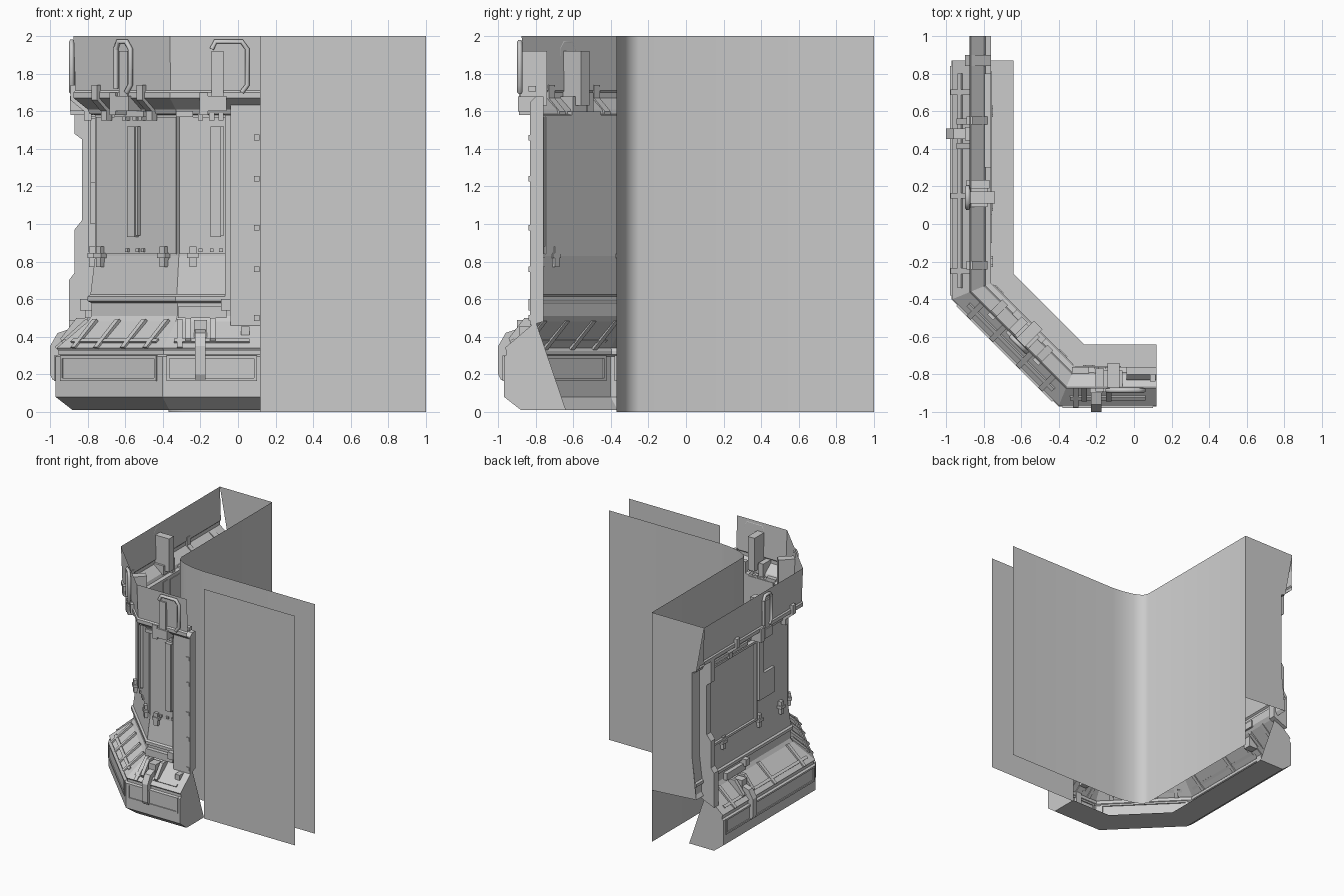
import bpy, bmesh, math
from mathutils import Vector

if "Cube" in bpy.data.objects:
    bpy.data.objects.remove(bpy.data.objects["Cube"])

K = math.tan(math.radians(22.5))
S = math.sqrt(0.5)
# Facets of the corner wall: (outward normal, along-direction seen from outside)
FACETS = {
    "front": (Vector((0, -1, 0)), Vector((1, 0, 0))),
    "diag": (Vector((-S, -S, 0)), Vector((S, -S, 0))),
    "left": (Vector((-1, 0, 0)), Vector((0, -1, 0))),
}


def place(facet, u, d, z):
    n, a = FACETS[facet]
    return n * d + a * u + Vector((0, 0, z))


def finish(name, bm, smooth=False):
    bmesh.ops.recalc_face_normals(bm, faces=bm.faces)
    me = bpy.data.meshes.new(name)
    bm.to_mesh(me)
    bm.free()
    ob = bpy.data.objects.new(name, me)
    bpy.context.collection.objects.link(ob)
    if smooth:
        bpy.ops.object.select_all(action='DESELECT')
        ob.select_set(True)
        bpy.context.view_layer.objects.active = ob
        bpy.ops.object.shade_smooth_by_angle(angle=math.radians(46))
    return ob


def sheet(name, rows, smooth=False):
    """Open grid surface from rows of points."""
    bm = bmesh.new()
    vs = [[bm.verts.new(p) for p in r] for r in rows]
    for r0, r1 in zip(vs, vs[1:]):
        for i in range(len(r0) - 1):
            bm.faces.new((r0[i], r0[i + 1], r1[i + 1], r1[i]))
    return finish(name, bm, smooth)


def wall(name, profile, back, smooth=False):
    """Sweep a (distance, height) profile round the mitred corner."""
    sheet(name, [[(-d, back, z), (-d, -K * d, z), (-K * d, -d, z), (0.12, -d, z)]
                 for d, z in profile], smooth)


def prism(name, facet, u0, u1, profile):
    """Solid with a (distance, height) section between u0 and u1."""
    bm = bmesh.new()
    a = [bm.verts.new(place(facet, u0, d, z)) for d, z in profile]
    b = [bm.verts.new(place(facet, u1, d, z)) for d, z in profile]
    bm.faces.new(a)
    bm.faces.new(b[::-1])
    for i in range(len(a)):
        j = (i + 1) % len(a)
        bm.faces.new((a[i], b[i], b[j], a[j]))
    return finish(name, bm)


def box(name, facet, u0, u1, z0, z1, d0, d1):
    return prism(name, facet, u0, u1, [(d0, z0), (d1, z0), (d1, z1), (d0, z1)])


def plate(name, pts):
    bm = bmesh.new()
    bm.faces.new([bm.verts.new(p) for p in pts])
    finish(name, bm)


def frame(name, facet, u0, u1, z0, z1, d0, d1, t=0.015):
    box(name + "_bottom", facet, u0, u1, z0, z0 + t, d0, d1)
    box(name + "_top", facet, u0, u1, z1 - t, z1, d0, d1)
    box(name + "_side_a", facet, u0, u0 + t, z0 + t, z1 - t, d0, d1)
    box(name + "_side_b", facet, u1 - t, u1, z0 + t, z1 - t, d0, d1)


def tube(name, facet, pts, r):
    cu = bpy.data.curves.new(name, 'CURVE')
    cu.dimensions = '3D'
    cu.bevel_depth = r
    cu.bevel_resolution = 1
    cu.use_fill_caps = True
    sp = cu.splines.new('POLY')
    sp.points.add(len(pts) - 1)
    for p, q in zip(sp.points, pts):
        p.co = (*place(facet, *q), 1)
    ob = bpy.data.objects.new(name, cu)
    bpy.context.collection.objects.link(ob)


# Main shells: base skirt, wall with collar
base = [(0.64, 0.01), (0.88, 0.01), (0.97, 0.08), (0.97, 0.295), (0.955, 0.305),
        (0.955, 0.325), (0.965, 0.34), (0.80, 0.48)]
wall("base_skirt", base, 0.87)
wall("wall_shell", [(0.80, 0.48), (0.78, 0.51), (0.78, 0.58), (0.80, 0.59), (0.80, 0.615),
                    (0.785, 0.625), (0.76, 0.83), (0.76, 1.58), (0.79, 1.585), (0.80, 1.61),
                    (0.875, 1.67), (0.875, 1.70), (0.865, 1.71), (0.875, 2.0)], 1.0)
plate("base_end_front", [(0.12, -d, z) for d, z in base])
plate("base_end_back", [(-d, 0.87, z) for d, z in base])

# Smooth inner lining with a rounded corner, a loose outer sheet, and the closing end
path = [(1, -0.37), (-0.08, -0.37), (-0.18, -0.36), (-0.28, -0.335), (-0.35, -0.30),
        (-0.37, -0.25), (-0.37, 1)]
sheet("inner_lining", [[(x, y, z) for x, y in path] for z in (0, 2)], True)
plate("outer_sheet", [(0.12, -0.64, 0), (1, -0.64, 0), (1, -0.64, 2), (0.12, -0.64, 2)])
plate("wall_end", [(-0.37, 1, 0.45), (-0.37, 1, 2), (-0.875, 1, 2), (-0.80, 1, 1.6),
                   (-0.76, 1, 1.58), (-0.76, 1, 0.83), (-0.80, 1, 0.48)])

# End pillars
prism("front_pillar", "front", -0.04, 0.12,
      [(0.76, 0.48), (0.83, 0.46), (0.83, 1.65), (0.80, 1.68), (0.76, 1.68)])
prism("front_pillar_edge", "front", -0.07, -0.04,
      [(0.76, 0.60), (0.80, 0.60), (0.80, 1.58), (0.76, 1.58)])
for z in (0.50, 0.76, 0.98, 1.24, 1.46, 1.72):
    box("pillar_bolt", "front", 0.085, 0.115, z - 0.015, z + 0.015, 0.80, 0.838)
box("pillar_foot_latch", "front", 0.015, 0.06, 0.41, 0.455, 0.82, 0.89)
prism("back_pillar", "left", -0.90, -0.84,
      [(0.76, 0.46), (0.90, 0.40), (0.90, 0.70), (0.87, 0.74), (0.87, 0.97), (0.83, 1.02),
       (0.83, 1.45), (0.87, 1.48), (0.87, 1.67), (0.76, 1.60)])

# Wall panels with long vertical bars
box("front_panel", "front", -0.31, -0.07, 0.84, 1.57, 0.755, 0.768)
box("diag_panel", "diag", -0.30, 0.30, 0.84, 1.57, 0.755, 0.768)
box("left_panel", "left", -0.80, -0.16, 0.86, 1.54, 0.755, 0.775)
frame("left_panel_trim", "left", -0.81, -0.15, 0.85, 1.55, 0.755, 0.795, 0.02)
box("left_strip_long", "left", -0.11, -0.05, 1.0, 1.56, 0.755, 0.785)
box("left_strip_short", "left", -0.05, 0.10, 1.0, 1.22, 0.755, 0.785)
for f, u in (("front", -0.11), ("diag", 0.0)):
    box("wall_bar", f, u - 0.035, u + 0.02, 0.93, 1.52, 0.76, 0.80)
    box("wall_bar_edge", f, u + 0.02, u + 0.035, 0.94, 1.52, 0.76, 0.79)

# Small clips along the lower and upper edges of the panels
for f, us in (("front", (-0.24,)), ("diag", (-0.26, 0.22)), ("left", (-0.6, -0.1, 0.2))):
    for u in us:
        box("lower_clip", f, u - 0.018, u + 0.018, 0.77, 0.88, 0.75, 0.792)
        box("lower_clip_head", f, u - 0.03, u + 0.03, 0.82, 0.845, 0.75, 0.80)
for f, us in (("front", (-0.20, -0.14, -0.09)), ("diag", (-0.06, 0.02, 0.06))):
    for u in us:
        box("panel_stud", f, u - 0.01, u + 0.01, 0.85, 0.87, 0.76, 0.78)
        box("upper_stud", f, u - 0.014, u + 0.014, 1.55, 1.59, 0.76, 0.80)

# Collar latches: plate, housing and bent pipe
for f, u in (("front", -0.11), ("diag", 0.02), ("left", -0.14)):
    box("latch_plate", f, u - 0.032, u + 0.032, 1.63, 1.92, 0.74, 0.885)
    box("latch_housing", f, u - 0.05, u + 0.05, 1.60, 1.68, 0.78, 0.895)
    box("latch_foot", f, u - 0.095, u - 0.05, 1.58, 1.70, 0.77, 0.89)
    w = 0.16 if f == "front" else 0.055
    l = 0.03 if f == "front" else 0.055
    tube("latch_pipe", f, [(u - l, 0.885, 1.93), (u - l + 0.02, 0.885, 1.97),
                           (u + w - 0.03, 0.885, 1.97), (u + w, 0.885, 1.93),
                           (u + w, 0.885, 1.74), (u + w - 0.03, 0.885, 1.70)], 0.014)
    if f != "front":
        tube("latch_pipe_side", f, [(u - l, 0.885, 1.93), (u - l, 0.885, 1.72)], 0.014)

# Slanted collar brackets
for f, us in (("diag", (-0.19, 0.15)), ("left", (-0.55, 0.22))):
    for u in us:
        prism("collar_bracket", f, u - 0.022, u + 0.022,
              [(0.86, 1.74), (0.892, 1.74), (0.892, 1.66), (0.82, 1.60), (0.82, 1.55),
               (0.78, 1.55), (0.78, 1.60), (0.86, 1.67)])
for f, u0, u1 in (("front", -0.33, -0.24), ("diag", -0.12, 0.1), ("left", -0.8, -0.3)):
    box("collar_rail", f, u0, u1, 1.57, 1.60, 0.76, 0.81)

# Base: framed panels, top rails and clamps
for f, u0, u1 in (("front", -0.38, 0.10), ("diag", -0.36, 0.36), ("left", -0.84, 0.38)):
    frame("base_frame", f, u0, u1, 0.165, 0.30, 0.96, 0.978)
    prism("base_top_rail", f, u0 + 0.04, u1 - 0.04,
          [(0.93, 0.365), (0.94, 0.375), (0.92, 0.39), (0.91, 0.38)])
for f, u in (("front", -0.20), ("left", -0.48)):
    prism("clamp_arm", f, u - 0.028, u + 0.028,
          [(0.95, 0.17), (0.985, 0.17), (1.0, 0.20), (1.0, 0.35), (0.96, 0.42),
           (0.90, 0.44), (0.90, 0.38), (0.95, 0.34)])
    box("clamp_block", f, u - 0.035, u + 0.035, 0.37, 0.49, 0.82, 0.90)
    for s in (-1, 1):
        prism("clamp_cheek", f, u + s * 0.065 - 0.015, u + s * 0.065 + 0.015,
              [(0.80, 0.46), (0.93, 0.36), (0.945, 0.39), (0.86, 0.50), (0.80, 0.50)])
    box("clamp_rear_bar", f, u - 0.12, u + 0.14, 0.50, 0.56, 0.77, 0.815)
    box("clamp_rear_post", f, u + 0.11, u + 0.16, 0.54, 0.60, 0.77, 0.84)

# Ribs crossing the base slope near the corners
for f, us in (("diag", (-0.27, -0.1, 0.1, 0.27)), ("left", (-0.70, -0.15, 0.25)), ("front", (-0.31,))):
    for u in us:
        prism("slope_rib", f, u - 0.015, u + 0.015,
              [(0.955, 0.33), (0.975, 0.345), (0.81, 0.495), (0.79, 0.48)])
